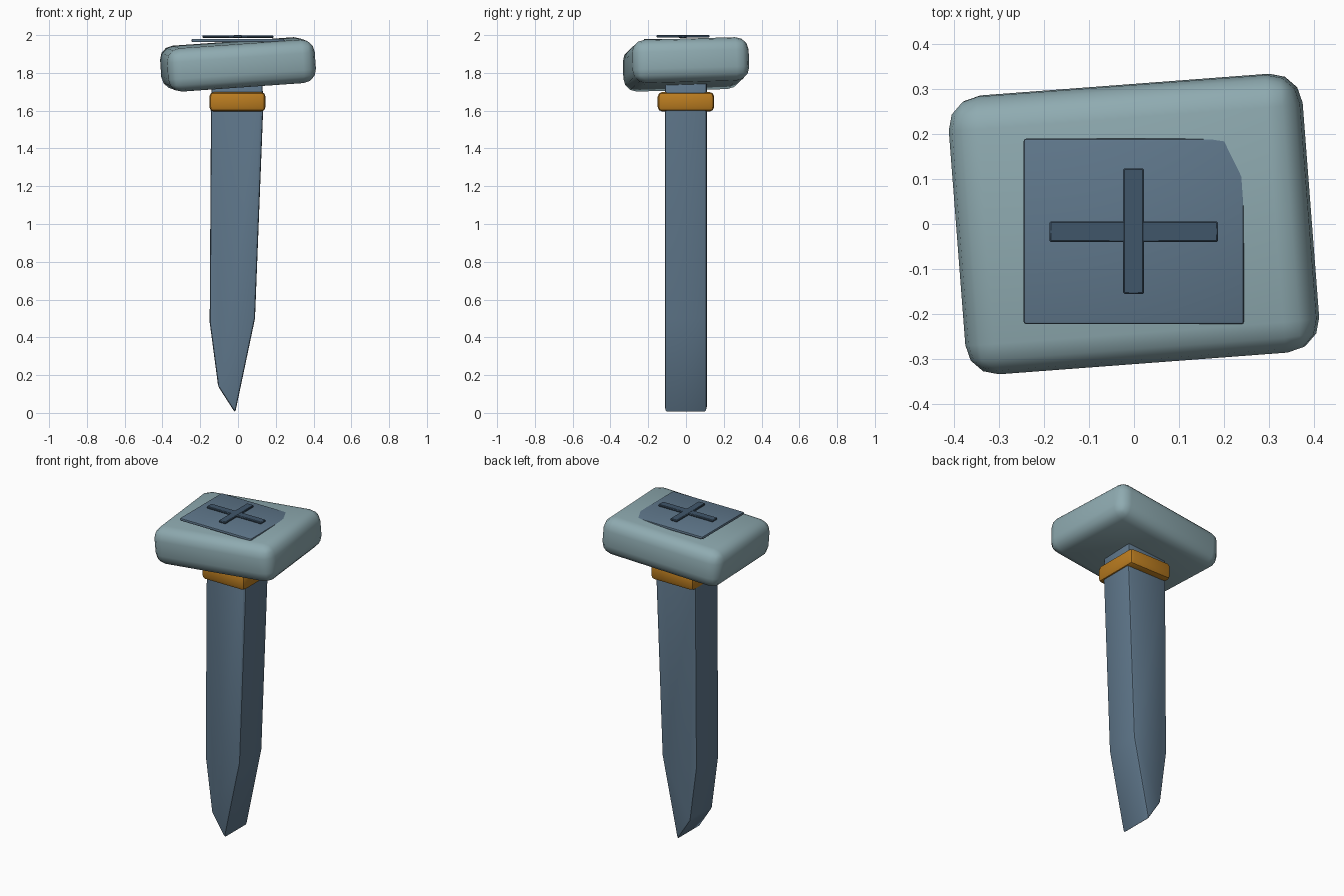
import bpy, bmesh, math

if "Cube" in bpy.data.objects:
    bpy.data.objects.remove(bpy.data.objects["Cube"])


def material(name, rgb):
    """Flat colour from 0-255 sRGB values."""
    lin = [((c / 255 + 0.055) / 1.055) ** 2.4 for c in rgb]
    m = bpy.data.materials.new(name)
    m.diffuse_color = (*lin, 1)
    m.use_nodes = True
    m.node_tree.nodes["Principled BSDF"].inputs["Base Color"].default_value = m.diffuse_color
    return m


HEAD = material("pale grey teal", (143, 171, 177))
STEEL = material("slate blue", (95, 119, 139))
DARK = material("dark slate", (64, 86, 106))
ORANGE = material("amber", (186, 124, 32))


def finish(obj, mat, bevel, segments):
    obj.data.materials.append(mat)
    mod = obj.modifiers.new("bevel", 'BEVEL')
    mod.width, mod.segments = bevel, segments
    mod.limit_method = 'ANGLE'
    mod.angle_limit = math.radians(15)
    bpy.ops.object.select_all(action='DESELECT')
    obj.select_set(True)
    bpy.context.view_layer.objects.active = obj
    bpy.ops.object.modifier_apply(modifier=mod.name)
    bpy.ops.object.shade_smooth_by_angle(angle=math.radians(40))
    return obj


def box(name, x, y, z, mat, bevel, segments=1, rot=(0, 0, 0)):
    """Bevelled box from (min, max) ranges, optionally tilted in degrees."""
    r = (x, y, z)
    bpy.ops.mesh.primitive_cube_add(size=1, location=[(a + b) / 2 for a, b in r])
    obj = bpy.context.object
    obj.name = name
    for v in obj.data.vertices:
        v.co = [c * (b - a) for c, (a, b) in zip(v.co, r)]
    obj.rotation_euler = [math.radians(a) for a in rot]
    return finish(obj, mat, bevel, segments)


# Tapered shaft: front profile extruded front to back
profile = [(-0.14, 1.76), (-0.143, 1.6), (-0.15, 0.48), (-0.105, 0.14),
           (-0.015, 0.0), (0.09, 0.5), (0.133, 1.6), (0.13, 1.76)]
bm = bmesh.new()
face = bm.faces.new([bm.verts.new((x, -0.112, z)) for x, z in profile])
ext = bmesh.ops.extrude_face_region(bm, geom=[face])
bmesh.ops.translate(bm, vec=(0, 0.222, 0),
                    verts=[g for g in ext['geom'] if isinstance(g, bmesh.types.BMVert)])
bmesh.ops.recalc_face_normals(bm, faces=bm.faces)
mesh = bpy.data.meshes.new("shaft")
bm.to_mesh(mesh)
bm.free()
shaft = bpy.data.objects.new("shaft", mesh)
bpy.context.collection.objects.link(shaft)
finish(shaft, STEEL, 0.012, 2)

# Collar around the neck
box("collar", (-0.152, 0.146), (-0.15, 0.149), (1.595, 1.699), ORANGE, 0.025, 2)

# Tilted rounded head
box("head", (-0.393, 0.393), (-0.31, 0.31), (1.73, 1.96), HEAD, 0.07, 3,
    rot=(1.6, -4, 4.3))

# Level plate and raised cross on top of the head
box("top_plate", (-0.246, 0.245), (-0.223, 0.19), (1.963, 1.98), STEEL, 0.006, 2)
box("cross_bar_wide", (-0.188, 0.187), (-0.04, 0.006), (1.986, 1.999), DARK, 0.003)
box("cross_bar_long", (-0.024, 0.022), (-0.156, 0.124), (1.987, 2.0), DARK, 0.003)
